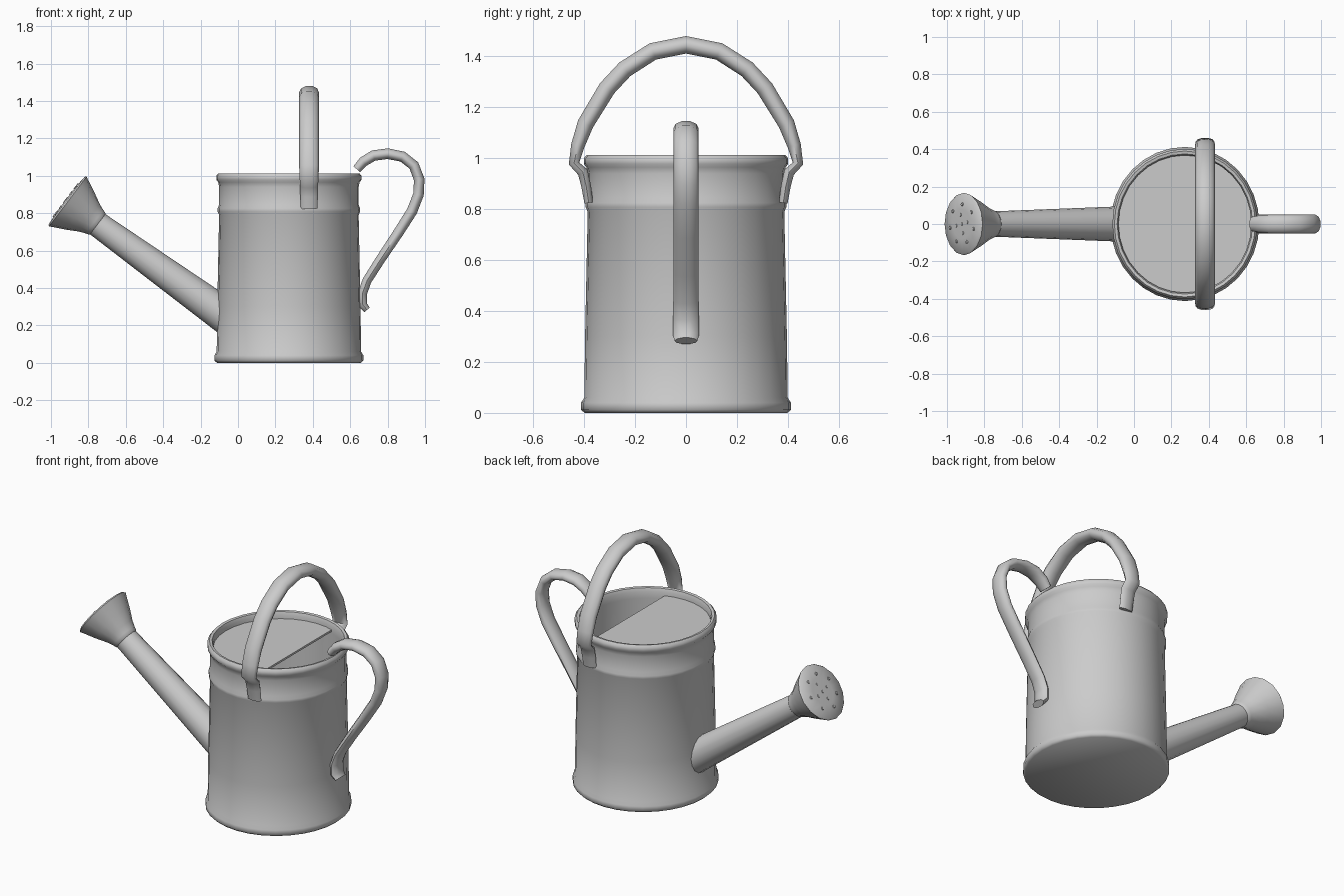
import bpy, bmesh, math
from mathutils import Vector, Matrix

if "Cube" in bpy.data.objects:
    bpy.data.objects.remove(bpy.data.objects["Cube"])

metal = bpy.data.materials.new("grey_metal")
metal.diffuse_color = (0.6, 0.6, 0.6, 1)
metal.use_nodes = True
metal.node_tree.nodes["Principled BSDF"].inputs["Base Color"].default_value = metal.diffuse_color
CX = 0.272  # body axis


def finish(bm, name, angle=50):
    bmesh.ops.recalc_face_normals(bm, faces=bm.faces)
    me = bpy.data.meshes.new(name)
    bm.to_mesh(me)
    bm.free()
    me.materials.append(metal)
    ob = bpy.data.objects.new(name, me)
    bpy.context.collection.objects.link(ob)
    bpy.ops.object.select_all(action='DESELECT')
    ob.select_set(True)
    bpy.context.view_layer.objects.active = ob
    bpy.ops.object.shade_smooth_by_angle(angle=math.radians(angle))
    return ob


def skin(rings, name, angle=50):
    """Join rings of points into a tube with closed ends."""
    bm = bmesh.new()
    vs = [[bm.verts.new(p) for p in r] for r in rings]
    n = len(vs[0])
    for a, b in zip(vs, vs[1:]):
        for i in range(n):
            j = (i + 1) % n
            bm.faces.new((a[i], a[j], b[j], b[i]))
    bm.faces.new(vs[0][::-1])
    bm.faces.new(vs[-1])
    return finish(bm, name, angle)


def lathe(profile, name, n, matrix, angle=50):
    """Spin (radius, height) points around the local z axis of matrix."""
    turn = [2 * math.pi * i / n for i in range(n)]
    return skin([[matrix @ Vector((r * math.cos(t), r * math.sin(t), h)) for t in turn]
                 for r, h in profile], name, angle)


def strap(path, place, name, n=10):
    """Sweep an oval along (u, z, half thickness, half width) points in a plane."""
    rings = []
    for i, (u, z, th, w) in enumerate(path):
        a, b = path[max(i - 1, 0)], path[min(i + 1, len(path) - 1)]
        d = Vector((b[0] - a[0], b[1] - a[1])).normalized()
        ring = []
        for k in range(n):
            t = 2 * math.pi * (k + 0.5) / n
            c, s = th * math.cos(t), w * math.sin(t)
            ring.append(place(u - d.y * c, z + d.x * c, s))
        rings.append(ring)
    return skin(rings, name, 60)


# Body: hollow can with base roll, shoulder ridge and rolled rim
body = [(0.385, 0.0), (0.398, 0.012), (0.398, 0.04), (0.386, 0.06), (0.383, 0.3),
        (0.373, 0.79), (0.381, 0.808), (0.381, 0.825), (0.373, 0.845), (0.373, 0.94),
        (0.378, 0.965), (0.388, 0.978), (0.388, 1.0), (0.377, 1.013), (0.362, 1.01),
        (0.355, 0.99), (0.356, 0.95), (0.358, 0.5), (0.365, 0.03)]
lathe(body, "can_body", 32, Matrix.Translation((CX, 0, 0)) @ Matrix.Diagonal((1, 1.035, 1, 1)))

# Half cover inside the mouth on the spout side
edge = 0.115
a0 = math.acos(edge / 0.362)
arc = [a0 + (2 * math.pi - 2 * a0) * i / 20 for i in range(21)]
skin([[(CX + 0.362 * math.cos(t), 0.375 * math.sin(t), z) for t in arc]
      for z in (0.958, 0.97)], "half_cover", 30)

# Carrying arch over the mouth, with side tabs folded against the body
half = [(0.382, 0.825, 0.018, 0.045), (0.392, 0.89, 0.02, 0.047), (0.405, 0.945, 0.022, 0.048),
        (0.44, 0.98, 0.022, 0.05), (0.425, 1.05, 0.028, 0.053), (0.395, 1.135, 0.034, 0.053),
        (0.31, 1.275, 0.036, 0.053), (0.24, 1.35, 0.036, 0.053), (0.13, 1.42, 0.036, 0.053)]
arch = half + [(0, 1.446, 0.036, 0.053)] + [(-u, z, t, w) for u, z, t, w in reversed(half)]
strap(arch, lambda u, z, s: (0.38 + s, u, z), "carrying_handle")

# Rear handle: curled loop from rim to lower body
loop = [(0.635, 1.035, 0.025, 0.04), (0.67, 1.075, 0.029, 0.046), (0.725, 1.108, 0.03, 0.05),
        (0.8, 1.118, 0.03, 0.05), (0.88, 1.102, 0.03, 0.05), (0.94, 1.055, 0.03, 0.05),
        (0.969, 0.98, 0.03, 0.05), (0.965, 0.9, 0.03, 0.05), (0.93, 0.81, 0.03, 0.05),
        (0.86, 0.7, 0.029, 0.05), (0.76, 0.55, 0.027, 0.05), (0.69, 0.44, 0.026, 0.05),
        (0.665, 0.37, 0.026, 0.052), (0.667, 0.31, 0.025, 0.052), (0.69, 0.283, 0.02, 0.045)]
strap(loop, lambda u, z, s: (u, s, z), "rear_handle")


def aim(start, end):
    d = Vector(end) - Vector(start)
    return Matrix.Translation(start) @ d.to_track_quat('Z', 'Y').to_matrix().to_4x4(), d.length


# Spout: tapered tube
m, length = aim((-0.03, 0, 0.222), (-0.77, 0, 0.755))
lathe([(0.096, 0), (0.067, length)], "spout", 16, m)

# Rose: flared head with a shallow face
m, length = aim((-0.755, 0, 0.745), (-0.91, 0, 0.862))
lathe([(0.055, -0.02), (0.074, 0.0), (0.078, 0.015), (0.092, 0.05), (0.125, 0.11),
       (0.16, length - 0.012), (0.167, length), (0.16, length + 0.008), (0.08, length + 0.014)],
      "rose", 16, m)

# Sprinkler nubs on the rose face
bm = bmesh.new()
for count, r in ((1, 0.0), (4, 0.05), (7, 0.105)):
    for i in range(count):
        t = 2 * math.pi * i / count + r * 4
        spot = Matrix.Translation((r * math.cos(t), r * math.sin(t), length + 0.013))
        bmesh.ops.create_cone(bm, cap_ends=True, segments=8, radius1=0.011, radius2=0.008,
                              depth=0.009, matrix=m @ spot)
finish(bm, "sprinkler_nubs")
